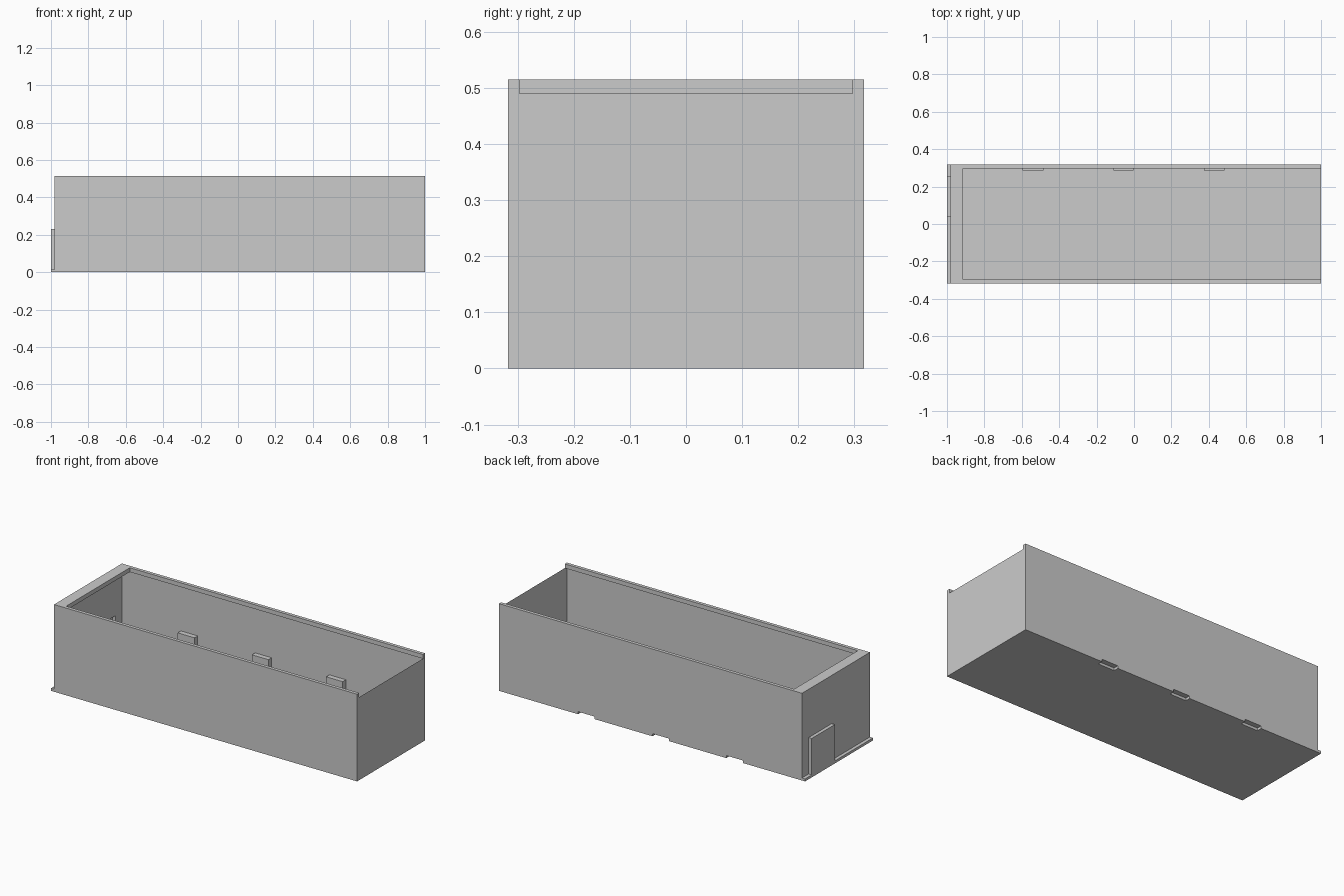
import bpy, bmesh

if "Cube" in bpy.data.objects:
    bpy.data.objects.remove(bpy.data.objects["Cube"])

HY = 0.317          # half depth of the building
XL, XR = -0.98, 1.0  # wall ends
FLOOR, RIM, TOP = 0.015, 0.49, 0.515
DOORS = [(-0.595, -0.485), (-0.11, -0.003), (0.375, 0.483)]


def finish(name, bm, normals=True):
    if normals:
        bmesh.ops.recalc_face_normals(bm, faces=bm.faces[:])
    me = bpy.data.meshes.new(name)
    bm.to_mesh(me)
    bm.free()
    ob = bpy.data.objects.new(name, me)
    bpy.context.collection.objects.link(ob)
    return ob


def slab(name, outline, z0, z1):
    """Extrude a flat outline upwards into a solid."""
    bm = bmesh.new()
    f = bm.faces.new([bm.verts.new((x, y, z0)) for x, y in outline])
    ext = bmesh.ops.extrude_face_region(bm, geom=[f], use_keep_orig=True)
    for v in ext["geom"]:
        if isinstance(v, bmesh.types.BMVert):
            v.co.z = z1
    return finish(name, bm)


def box(name, a, b, open_x=False):
    """Box between two corners, optionally without its +x face."""
    bm = bmesh.new()
    bmesh.ops.create_cube(bm, size=1)
    for v in bm.verts:
        v.co = [a[i] if v.co[i] < 0 else b[i] for i in range(3)]
    if open_x:
        bmesh.ops.delete(bm, geom=[f for f in bm.faces if f.normal.x > 0.9], context="FACES_ONLY")
    return finish(name, bm, not open_x)


def sheet(name, quads):
    bm = bmesh.new()
    for q in quads:
        bm.faces.new([bm.verts.new(p) for p in q])
    bmesh.ops.remove_doubles(bm, verts=bm.verts[:], dist=1e-5)
    return finish(name, bm, False)


# floor slab, with a notch under each back door
outline = [(-1, -HY), (XR, -HY), (XR, HY)]
for x0, x1 in reversed(DOORS):
    outline += [(x1, HY), (x1, HY - 0.03), (x0, HY - 0.03), (x0, HY)]
outline.append((-1, HY))
slab("floor", outline, 0, FLOOR)

# thin long walls
sheet("front_wall", [[(XL, -HY, FLOOR), (XR, -HY, FLOOR), (XR, -HY, RIM), (XL, -HY, RIM)]])
sheet("back_wall", [[(XR, HY, FLOOR), (XL, HY, FLOOR), (XL, HY, RIM), (XR, HY, RIM)]])
sheet("right_wall", [[(XR, -HY, FLOOR), (XR, HY, FLOOR), (XR, HY, RIM), (XR, -HY, RIM)]])

# left wall with its door opening
ys, zs = [-HY, 0.04, 0.255, HY], [FLOOR, 0.23, RIM]
sheet("left_wall", [[(XL, ys[i + 1], zs[j]), (XL, ys[i], zs[j]),
                     (XL, ys[i], zs[j + 1]), (XL, ys[i + 1], zs[j + 1])]
                    for i in range(3) for j in range(2) if (i, j) != (1, 0)])

# raised door on the left end, hollow from inside
box("left_door", (-1, 0.04, FLOOR), (XL, 0.255, 0.23), open_x=True)

# door blocks on the inside of the back wall
for n, (x0, x1) in enumerate(DOORS):
    box(f"back_door_{n + 1}", (x0, HY - 0.03, FLOOR), (x1, HY, 0.22))

# rim along three sides, open at the right end
IY, IX = 0.297, -0.915
slab("top_rim", [(XL, -HY), (XR, -HY), (XR, -IY), (IX, -IY),
                 (IX, IY), (XR, IY), (XR, HY), (XL, HY)], RIM, TOP)
